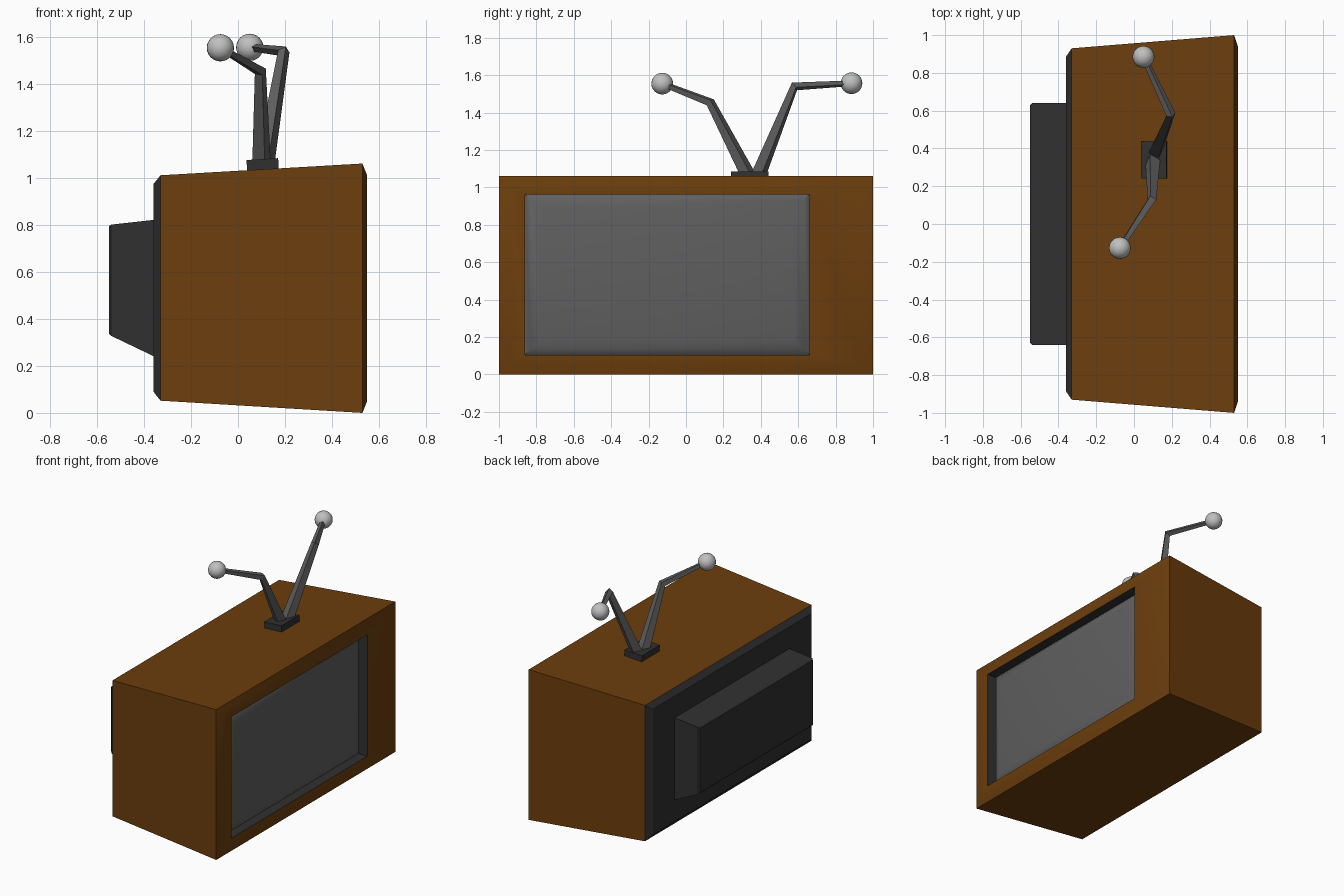
import bpy, bmesh, math
from mathutils import Vector

if "Cube" in bpy.data.objects:
    bpy.data.objects.remove(bpy.data.objects["Cube"])


def material(name, rgb):
    m = bpy.data.materials.new(name)
    m.diffuse_color = (*rgb, 1.0)
    m.use_nodes = True
    m.node_tree.nodes["Principled BSDF"].inputs["Base Color"].default_value = m.diffuse_color
    return m


BROWN = material("brown wood", (0.150, 0.048, 0.004))
DARK = material("dark plastic", (0.030, 0.030, 0.030))
GREY = material("grey", (0.115, 0.115, 0.115))
SILVER = material("silver", (0.52, 0.53, 0.52))


def finish(bm, name, mats, angle=None):
    bmesh.ops.recalc_face_normals(bm, faces=bm.faces[:])
    me = bpy.data.meshes.new(name)
    bm.to_mesh(me)
    bm.free()
    for m in mats:
        me.materials.append(m)
    ob = bpy.data.objects.new(name, me)
    bpy.context.collection.objects.link(ob)
    if angle:
        bpy.ops.object.select_all(action='DESELECT')
        ob.select_set(True)
        bpy.context.view_layer.objects.active = ob
        bpy.ops.object.shade_smooth_by_angle(angle=math.radians(angle))
    return ob


def loft(rings, slots=None):
    """Join closed rings of points; slots gives a material index per band, then for each cap."""
    bm = bmesh.new()
    loops = [[bm.verts.new(p) for p in r] for r in rings]
    slots = slots or [0] * (len(rings) + 1)
    for a, b, s in zip(loops, loops[1:], slots):
        n = len(a)
        for i in range(n):
            j = (i + 1) % n
            bm.faces.new((a[i], a[j], b[j], b[i])).material_index = s
    bm.faces.new(loops[0]).material_index = slots[-2]
    bm.faces.new(loops[-1]).material_index = slots[-1]
    return bm


def rect(x, y0, y1, z0, z1):
    return [(x, y0, z0), (x, y1, z0), (x, y1, z1), (x, y0, z1)]


# Cabinet: dark back panel, tapered wood shell, bevelled front, dark screen recess
Y0, Y1, Z0, Z1 = -0.86, 0.66, 0.105, 0.963
cabinet = loft([
    rect(-0.36, -0.885, 0.885, 0.09, 0.975),
    rect(-0.33, -0.93, 0.93, 0.052, 1.012),
    rect(0.53, -1.0, 1.0, 0.0, 1.062),
    rect(0.55, -0.94, 0.94, 0.05, 1.012),
    rect(0.55, Y0, Y1, Z0, Z1),
    rect(0.475, Y0, Y1, Z0, Z1),
], [1, 0, 0, 0, 1, 1, 1])
finish(cabinet, "cabinet", [BROWN, DARK], 30)

# Bulging screen inside the recess
screen = loft([rect(x, Y0 + d, Y1 - d, Z0 + d, Z1 - d)
               for x, d in ((0.47, 0), (0.48, 0), (0.502, 0.03), (0.515, 0.08))])
finish(screen, "screen", [GREY], 45)

# Rear housing for the picture tube
housing = loft([
    rect(-0.35, -0.64, 0.64, 0.237, 0.823),
    rect(-0.54, -0.64, 0.64, 0.328, 0.802),
    rect(-0.55, -0.63, 0.63, 0.338, 0.795),
])
finish(housing, "rear_housing", [DARK])

# Antenna base, tilted with the cabinet top
bm = bmesh.new()
bmesh.ops.create_cube(bm, size=1)
bmesh.ops.scale(bm, vec=(0.135, 0.2, 0.05), verts=bm.verts)
base = finish(bm, "antenna_base", [DARK])
base.location = (0.105, 0.34, 1.056)
base.rotation_euler = (0, -0.058, 0)


def bent_rod(name, pts, radii):
    """Four-sided tapering rod with one mitred bend."""
    pts = [Vector(p) for p in pts]
    rings = []
    for i, (p, r) in enumerate(zip(pts, radii)):
        d = Vector()
        if i > 0:
            d += (p - pts[i - 1]).normalized()
        if i < len(pts) - 1:
            d += (pts[i + 1] - p).normalized()
        d.normalize()
        u = Vector((1, 0, 0))
        u = (u - d * u.dot(d)).normalized()
        v = d.cross(u)
        rings.append([p + r * (math.cos(a) * u + math.sin(a) * v)
                      for a in (math.radians(20 + 90 * k) for k in range(4))])
    finish(loft(rings), name, [GREY])


# Two bent antenna arms with ball tips
ARMS = {
    "left": [(0.10, 0.335, 1.06), (0.095, 0.13, 1.455), (-0.075, -0.127, 1.555)],
    "right": [(0.115, 0.385, 1.06), (0.195, 0.58, 1.54), (0.05, 0.885, 1.557)],
}
for side, pts in ARMS.items():
    bent_rod(side + "_antenna_arm", pts, (0.042, 0.026, 0.016))
    bm = bmesh.new()
    bmesh.ops.create_uvsphere(bm, u_segments=24, v_segments=12, radius=0.058)
    ball = finish(bm, side + "_antenna_ball", [SILVER], 40)
    ball.location = pts[-1]
